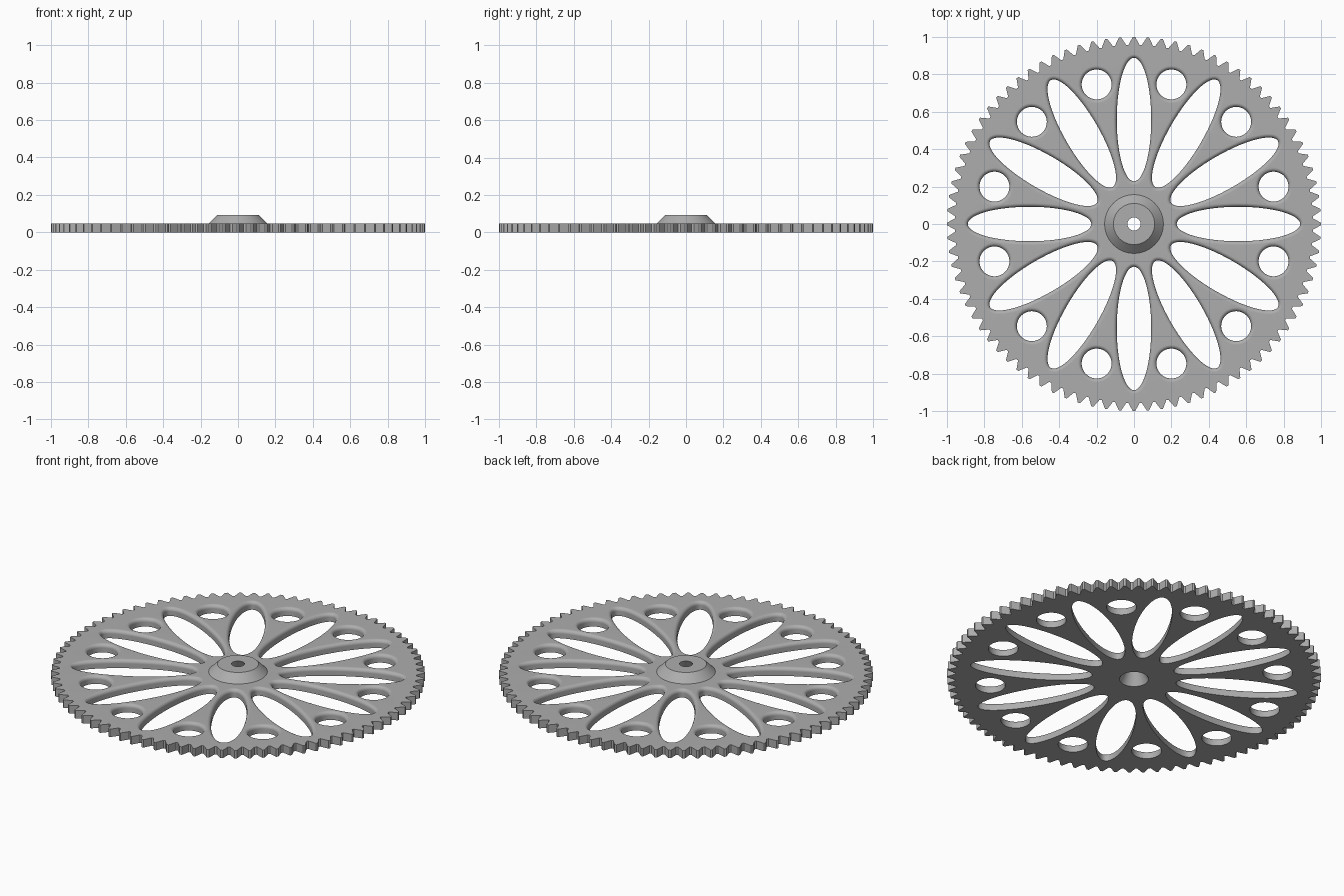
import bpy
import bmesh
from math import sin, cos, pi, radians, hypot

cube = bpy.data.objects.get("Cube")
if cube:
    bpy.data.objects.remove(cube, do_unlink=True)

THICK = 0.047      # plate thickness
FILLET = 0.02      # rounding on the upper hole edges
TEETH = 84
HUB_BOTTOM, HUB_BORE, HUB_TOP, HUB_FOOT = 0.078, 0.035, 0.11, 0.157
HUB_HEIGHT = 0.093

grey = bpy.data.materials.new("metal_grey")
grey.use_nodes = True
grey.diffuse_color = (0.42, 0.42, 0.42, 1)
grey.node_tree.nodes["Principled BSDF"].inputs["Base Color"].default_value = grey.diffuse_color


def add_ring(bm, points, z):
    """Closed loop of vertices at one height; returns vertices and edges."""
    verts = [bm.verts.new((x, y, z)) for x, y in points]
    edges = [bm.edges.new((v, verts[i - 1])) for i, v in enumerate(verts)]
    return verts, edges


def bridge(bm, a, b):
    for i in range(len(a)):
        bm.faces.new((a[i - 1], a[i], b[i], b[i - 1]))


def circle(radius, count=64):
    return [(radius * cos(2 * pi * i / count), radius * sin(2 * pi * i / count))
            for i in range(count)]


def oval(angle, dist, a, b, count, offset):
    """Oval at a distance along a direction, grown along its normals."""
    points = []
    for i in range(count):
        t = 2 * pi * i / count
        nx, ny = b * cos(t), a * sin(t)
        n = hypot(nx, ny)
        x = dist + a * cos(t) + offset * nx / n
        y = b * sin(t) + offset * ny / n
        points.append((x * cos(angle) - y * sin(angle),
                       x * sin(angle) + y * cos(angle)))
    return points


def gear_outline():
    """Pointed teeth with narrow flat tips and roots."""
    points = []
    step = 2 * pi / TEETH
    for i in range(TEETH):
        for shift, r in ((-0.42, 0.957), (-0.08, 1), (0.08, 1), (0.42, 0.957)):
            t = (i + shift) * step
            points.append((r * cos(t), r * sin(t)))
    return points


def finish(bm, name):
    bmesh.ops.recalc_face_normals(bm, faces=bm.faces)
    mesh = bpy.data.meshes.new(name)
    bm.to_mesh(mesh)
    bm.free()
    mesh.materials.append(grey)
    obj = bpy.data.objects.new(name, mesh)
    bpy.context.collection.objects.link(obj)
    bpy.ops.object.select_all(action='DESELECT')
    obj.select_set(True)
    bpy.context.view_layer.objects.active = obj
    bpy.ops.object.shade_smooth_by_angle(angle=radians(30))
    weighted = obj.modifiers.new("weighted_normals", 'WEIGHTED_NORMAL')
    weighted.keep_sharp = True
    return obj


# Toothed plate: outer wall
bm = bmesh.new()
outline = gear_outline()
low, bottom_edges = add_ring(bm, outline, 0)
high, top_edges = add_ring(bm, outline, THICK)
bridge(bm, low, high)

# Openings: straight wall, then a rounded upper edge
STEPS = 5
wall = [(0, 0)] + [(FILLET * (1 - cos(k * pi / 2 / STEPS)),
                    THICK - FILLET + FILLET * sin(k * pi / 2 / STEPS))
                   for k in range(STEPS + 1)]
for i in range(12):
    petal = (i * pi / 6, 0.558, 0.33, 0.092, 56)
    hole = ((i + 0.5) * pi / 6, 0.772, 0.08, 0.08, 32)
    for shape in (petal, hole):
        rings = [add_ring(bm, oval(*shape, off), z) for off, z in wall]
        for a, b in zip(rings, rings[1:]):
            bridge(bm, a[0], b[0])
        bottom_edges += rings[0][1]
        top_edges += rings[-1][1]

# Flat faces, left open where the hub sits
bottom_edges += add_ring(bm, circle(HUB_BOTTOM), 0)[1]
top_edges += add_ring(bm, circle(HUB_FOOT), THICK)[1]
for edges in (bottom_edges, top_edges):
    bmesh.ops.triangle_fill(bm, use_beauty=True, use_dissolve=False, edges=edges)
finish(bm, "toothed_plate")

# Hub: conical bore, flat top and sloping collar
bm = bmesh.new()
profile = ((HUB_BOTTOM, 0), (HUB_BORE, HUB_HEIGHT),
           (HUB_TOP, HUB_HEIGHT), (HUB_FOOT, THICK))
rings = [add_ring(bm, circle(r), z)[0] for r, z in profile]
for a, b in zip(rings, rings[1:]):
    bridge(bm, a, b)
hub = finish(bm, "hub")
# Open shell: make the flat top face upward
top = min(hub.data.polygons, key=lambda p: abs(p.center.z - HUB_HEIGHT))
if top.normal.z < 0:
    hub.data.flip_normals()
